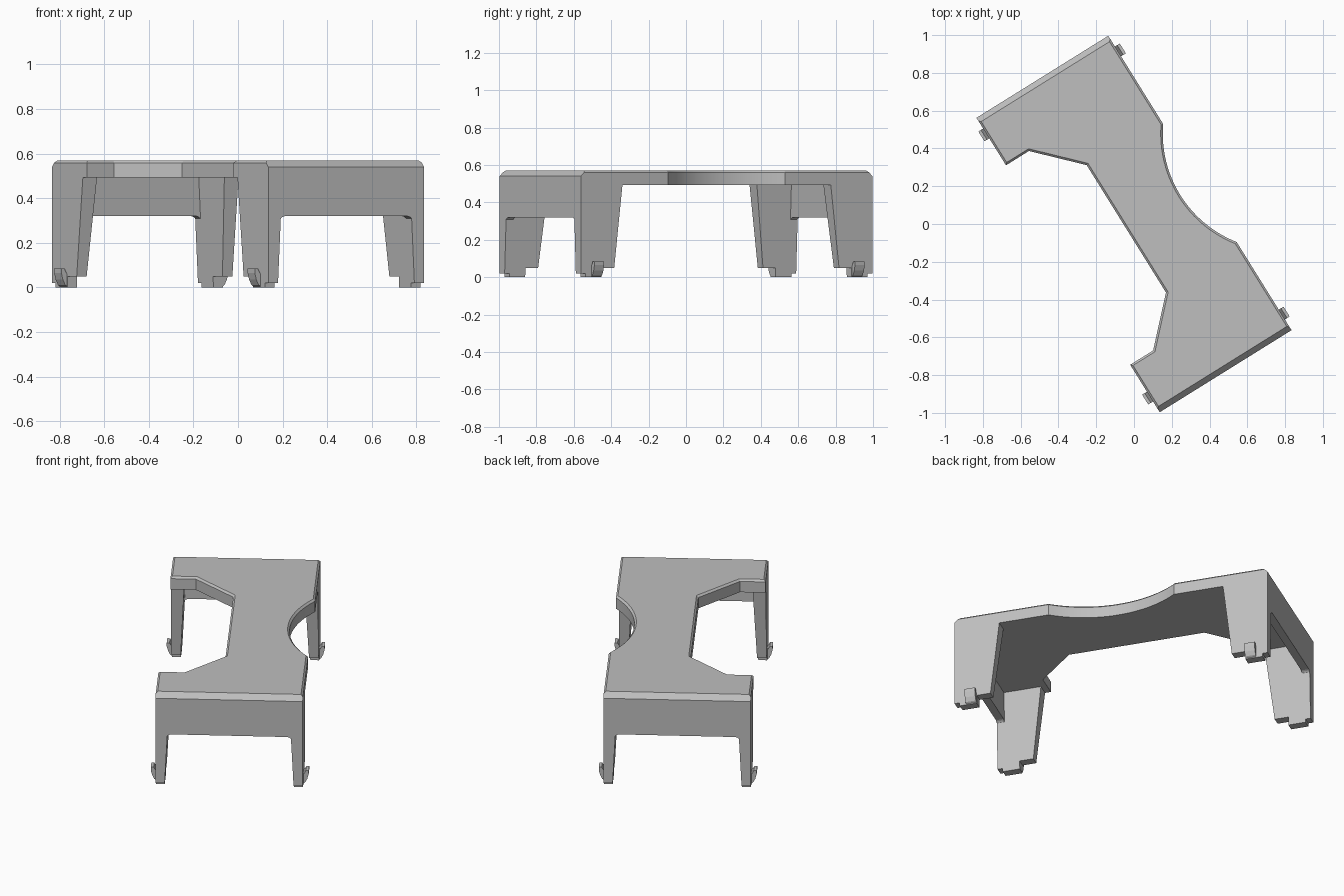
import bpy, bmesh, math
from mathutils import Vector

if "Cube" in bpy.data.objects:
    bpy.data.objects.remove(bpy.data.objects["Cube"], do_unlink=True)

HALF_L, HALF_W = 0.918, 0.411      # half length and half width of the stand
TOP, UNDER = 0.57, 0.493           # upper and lower face of the deck
TURN = math.radians(-58.1)         # the stand sits diagonally

grey = bpy.data.materials.new("plain grey")
grey.use_nodes = True
colour = (0.52, 0.52, 0.52, 1)
grey.diffuse_color = colour
grey.node_tree.nodes["Principled BSDF"].inputs["Base Color"].default_value = colour


def prism(points, place, start, end):
    """Closed prism from a 2D profile; place maps (a, b, depth) to a position."""
    bm = bmesh.new()
    near = [bm.verts.new(place(a, b, start)) for a, b in points]
    far = [bm.verts.new(place(a, b, end)) for a, b in points]
    bm.faces.new(near)
    bm.faces.new(far)
    n = len(points)
    for i in range(n):
        j = (i + 1) % n
        bm.faces.new((near[i], near[j], far[j], far[i]))
    bmesh.ops.recalc_face_normals(bm, faces=bm.faces)
    return bm


def add_part(name, bm, mirror=(False, False)):
    mesh = bpy.data.meshes.new(name)
    bmesh.ops.recalc_face_normals(bm, faces=bm.faces)
    bm.to_mesh(mesh)
    bm.free()
    mesh.materials.append(grey)
    obj = bpy.data.objects.new(name, mesh)
    bpy.context.collection.objects.link(obj)
    obj.rotation_euler.z = TURN
    if any(mirror):
        mod = obj.modifiers.new("mirror", 'MIRROR')
        mod.use_axis = (mirror[0], mirror[1], False)
        mod.use_mirror_merge = False
    return obj


# Deck: angular waist on one side, scooped arc on the other
half_chord, depth = 0.368, 0.122
radius = (half_chord ** 2 + depth ** 2) / (2 * depth)
sweep = math.asin(half_chord / radius)
STEPS = 24
arc = []
for i in range(STEPS + 1):
    t = sweep - 2 * sweep * i / STEPS
    arc.append((radius * math.sin(t),
                HALF_W - depth + radius * (1 - math.cos(t))))
waist = [(HALF_L, -HALF_W), (0.622, -HALF_W), (0.622, -0.268), (0.397, -0.048)]
outline = arc + [(-HALF_L, HALF_W)] + [(-u, v) for u, v in waist]
outline += waist[::-1] + [(HALF_L, HALF_W)]
bm = prism(outline, lambda a, b, d: (a, b, d), UNDER, TOP)

# Narrow chamfer along the sides, wide chamfer across the ends
rim = [e for e in bm.edges
       if all(v.co.z > TOP - 0.001 for v in e.verts)
       and not all(abs(v.co.x) > HALF_L - 0.001 for v in e.verts)]
bmesh.ops.bevel(bm, geom=rim, offset=0.011, segments=1, affect='EDGES')
for side in (-1, 1):
    cut = bmesh.ops.bisect_plane(
        bm, geom=bm.verts[:] + bm.edges[:] + bm.faces[:],
        plane_co=Vector((side * (HALF_L - 0.03), 0, TOP)),
        plane_no=Vector((side, 0, 1)), clear_outer=True)
    edges = [g for g in cut["geom_cut"] if isinstance(g, bmesh.types.BMEdge)]
    bmesh.ops.contextual_create(bm, geom=edges)
deck = add_part("deck", bm)
bpy.ops.object.select_all(action='DESELECT')
deck.select_set(True)
bpy.context.view_layer.objects.active = deck
bpy.ops.object.shade_smooth_by_angle(angle=math.radians(20))

# End aprons: cross walls with rounded corners running into the legs
EDGE, APRON, FILLET = 0.355, 0.32, 0.035
curve = []
for i in range(7):
    t = math.radians(90 * i / 6)
    curve.append((EDGE - FILLET + FILLET * math.cos(t),
                  APRON - FILLET + FILLET * math.sin(t)))
corner = [(EDGE, UNDER)] + curve
apron = corner + [(-v, z) for v, z in corner[::-1]]
add_part("end_apron", prism(apron, lambda a, b, d: (d, a, b),
                            HALF_L - 0.045, HALF_L), (True, False))

# Legs: tapered plates with a stepped foot, thinner toward the ground
leg = [(0, UNDER), (0, 0.02), (0.03, 0.02), (0.03, 0), (0.13, 0),
       (0.13, 0.05), (0.21, 0.05), (0.262, UNDER)]
add_part("leg", prism(
    leg, lambda a, b, d: (HALF_L - a, HALF_W - d * (0.05 + 0.05 * b), b),
    0, 1), (True, True))

# Clips: small hooks on the outside of each foot
clip = [(0, 0.005), (0.01, 0.012), (0.022, 0.035), (0.03, 0.065),
        (0.03, 0.085), (0.014, 0.085), (0, 0.06)]
add_part("foot_clip", prism(
    clip, lambda a, b, d: (HALF_L - d, HALF_W + a, b),
    0.067, 0.128), (True, True))
